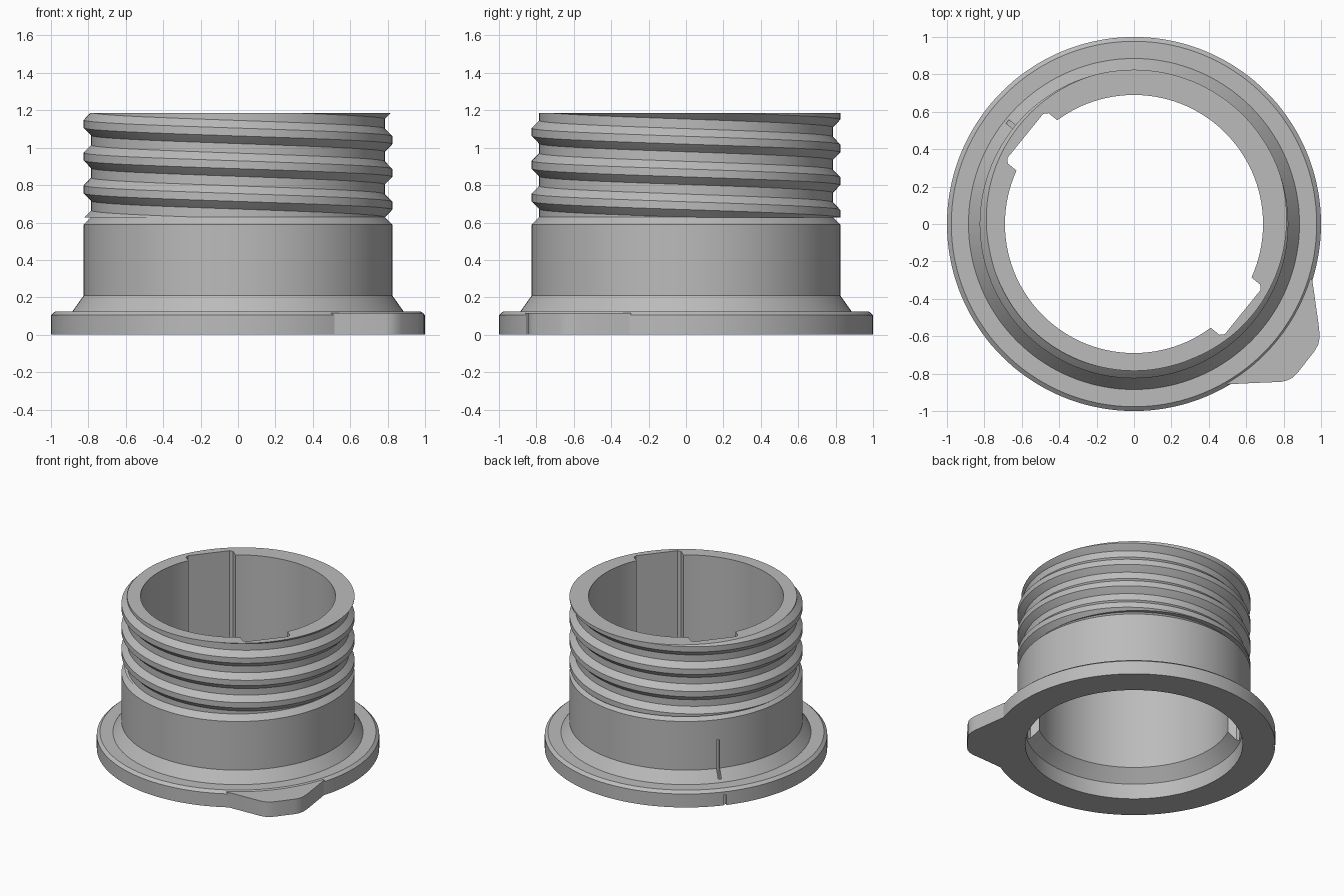
import bpy, bmesh, math
from mathutils import Matrix

if "Cube" in bpy.data.objects:
    bpy.data.objects.remove(bpy.data.objects["Cube"])

SEG = 144
TOP = 1.185
KEY_ANGLE = math.radians(141)      # direction of the inner keyway and the outer slit

grey = bpy.data.materials.new("light_grey")
grey.diffuse_color = (0.5, 0.5, 0.5, 1)
grey.use_nodes = True
grey.node_tree.nodes["Principled BSDF"].inputs["Base Color"].default_value = grey.diffuse_color


def finish(name, bm):
    """Turn a bmesh into a named object."""
    bmesh.ops.recalc_face_normals(bm, faces=bm.faces)
    mesh = bpy.data.meshes.new(name)
    bm.to_mesh(mesh)
    bm.free()
    obj = bpy.data.objects.new(name, mesh)
    bpy.context.collection.objects.link(obj)
    mesh.materials.append(grey)
    return obj


def activate(obj):
    bpy.ops.object.select_all(action='DESELECT')
    obj.select_set(True)
    bpy.context.view_layer.objects.active = obj


def smooth(obj):
    activate(obj)
    bpy.ops.object.shade_smooth_by_angle(angle=math.radians(25))


def revolve(name, profile):
    """Revolve a closed (radius, z) profile around z."""
    bm = bmesh.new()
    rings = []
    for i in range(SEG):
        a = 2 * math.pi * i / SEG
        rings.append([bm.verts.new((r * math.cos(a), r * math.sin(a), z)) for r, z in profile])
    n = len(profile)
    for i in range(SEG):
        p, q = rings[i], rings[(i + 1) % SEG]
        for j in range(n):
            k = (j + 1) % n
            bm.faces.new((p[j], q[j], q[k], p[k]))
    return finish(name, bm)


def prism(name, outline, z0, z1, angle=0):
    """Extrude an (x, y) outline from z0 to z1, turned around z."""
    bm = bmesh.new()
    face = bm.faces.new([bm.verts.new((x, y, z0)) for x, y in outline])
    ext = bmesh.ops.extrude_face_region(bm, geom=[face])
    for v in ext["geom"]:
        if isinstance(v, bmesh.types.BMVert):
            v.co.z = z1
    bmesh.ops.rotate(bm, verts=bm.verts, matrix=Matrix.Rotation(angle, 3, 'Z'))
    return finish(name, bm)


def cut(obj, cutter):
    mod = obj.modifiers.new("cut", 'BOOLEAN')
    mod.operation = 'DIFFERENCE'
    mod.solver = 'EXACT'
    mod.object = cutter
    activate(obj)
    bpy.ops.object.modifier_apply(modifier=mod.name)
    bpy.data.objects.remove(cutter)


# Flanged sleeve: flange, flared foot, collar, thread core and stepped bore
body = revolve("flanged_sleeve", [
    (1.0, 0), (1.0, 0.105), (0.977, 0.125), (0.885, 0.125), (0.825, 0.21),
    (0.825, 0.59), (0.785, 0.63), (0.785, TOP), (0.69, TOP),
    (0.69, 0.21), (0.77, 0.12), (0.77, 0)])

# Two opposite flat keyways along the bore
keyway = [(0.5, -0.173), (0.728, -0.173), (0.748, -0.152),
          (0.748, 0.152), (0.728, 0.173), (0.5, 0.173)]
for turn in (0, math.pi):
    cut(body, prism("keyway_cutter", keyway, -0.1, 1.3, KEY_ANGLE + turn))


def bar(r0, r1, w):
    return [(r0, -w), (r1, -w), (r1, w), (r0, w)]


# Shallow slit on the collar and notch in the flange rim
cut(body, prism("slit_cutter", bar(0.81, 0.87, 0.012), 0.126, 0.43, KEY_ANGLE))
cut(body, prism("notch_cutter", bar(0.985, 1.05, 0.012), -0.1, 0.08, KEY_ANGLE))
smooth(body)

# Finger tab on the flange
tab = prism("finger_tab", [
    (0.60, -0.50), (0.85, -0.30), (0.952, -0.295), (0.962, -0.36), (0.99, -0.56),
    (0.992, -0.61), (0.985, -0.645), (0.965, -0.68), (0.875, -0.795),
    (0.85, -0.82), (0.82, -0.836), (0.785, -0.844), (0.60, -0.852),
    (0.50, -0.857), (0.45, -0.80)], 0, 0.117)
smooth(tab)

# Left-handed screw thread, trimmed flat at both ends
PITCH = 0.175
section = [(0.77, -0.075), (0.785, -0.062), (0.825, -0.021),
           (0.825, 0.021), (0.785, 0.062), (0.77, 0.075)]
bm = bmesh.new()
prev = None
for i in range(-5 * SEG, 2 * SEG):
    a = 2 * math.pi * i / SEG
    zc = 0.69 - PITCH * i / SEG
    if not 0.45 < zc < 1.38:
        continue
    ring = [bm.verts.new((r * math.cos(a), r * math.sin(a), zc + dz)) for r, dz in section]
    if prev:
        for j in range(len(section)):
            k = (j + 1) % len(section)
            bm.faces.new((prev[j], ring[j], ring[k], prev[k]))
    prev = ring
for z, up in ((0.628, -1), (TOP, 1)):
    res = bmesh.ops.bisect_plane(bm, geom=bm.verts[:] + bm.edges[:] + bm.faces[:],
                                 plane_co=(0, 0, z), plane_no=(0, 0, up), clear_outer=True)
    edges = [e for e in res["geom_cut"] if isinstance(e, bmesh.types.BMEdge)]
    bmesh.ops.edgenet_fill(bm, edges=edges)
thread = finish("screw_thread", bm)
smooth(thread)
